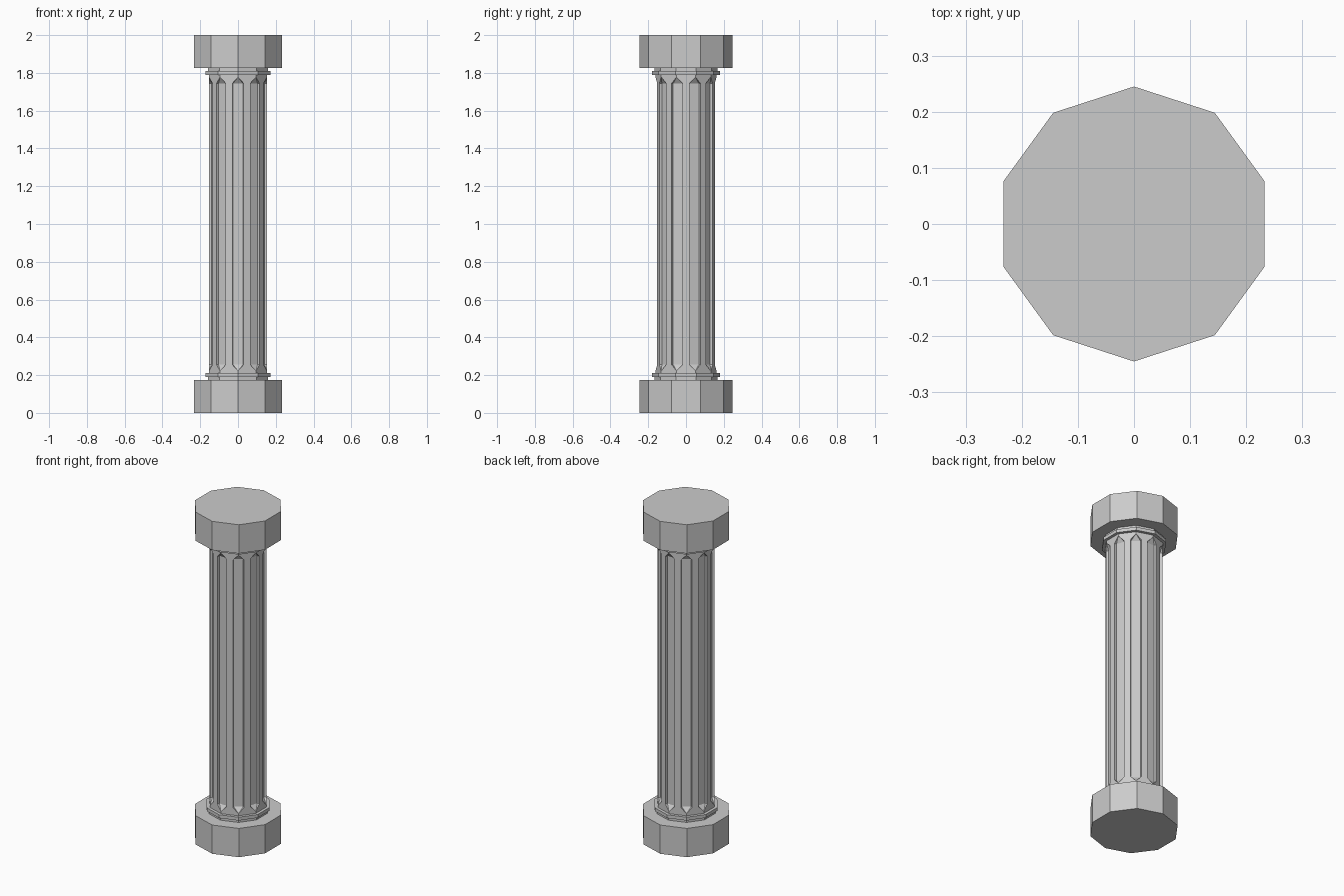
import bpy, bmesh
from math import sin, cos, pi, radians, tan
from mathutils import Matrix, Vector

cube = bpy.data.objects.get("Cube")
if cube:
    bpy.data.objects.remove(cube, do_unlink=True)

SIDES = 10
HEIGHT = 2.0

stone = bpy.data.materials.new("grey_stone")
stone.use_nodes = True
GREY = (0.6, 0.6, 0.6, 1)
stone.diffuse_color = GREY
stone.node_tree.nodes["Principled BSDF"].inputs["Base Color"].default_value = GREY


def drum(name, radius, low, high):
    """Ten-sided block with a corner on the y axis."""
    bpy.ops.mesh.primitive_cylinder_add(vertices=SIDES, radius=radius, depth=high - low,
                                        location=(0, 0, (low + high) / 2))
    obj = bpy.context.object
    obj.name = name
    obj.data.materials.append(stone)


# Plinth, collar and ring at the foot, mirrored at the head
for part, radius, low, high in (("block", 0.245, 0, 0.173),
                                ("collar", 0.168, 0.173, 0.19),
                                ("ring", 0.18, 0.19, 0.21)):
    drum("base_" + part, radius, low, high)
    drum("top_" + part, radius, HEIGHT - high, HEIGHT - low)

# Fluted shaft: one channel on each corner, pointed at both ends
R = 0.162
END, TIP, SHOULDER = 0.21, 0.222, 0.255
LIP, FLOOR, DEPTH = 0.03, 0.026, 0.139
LIP_R = R - LIP * tan(pi / SIDES)


def at(k, across, out, z):
    """Point on corner k, given sideways and outward distances."""
    return Matrix.Rotation(2 * pi * k / SIDES, 3, 'Z') @ Vector((across, -out, z))


bm = bmesh.new()


def face(*points):
    bm.faces.new([bm.verts.new(p) for p in points])


for k in range(SIDES):
    # Flat panel between two neighbouring channels
    face(at(k, 0, R, END), at(k + 1, 0, R, END),
         at(k + 1, 0, R, TIP), at(k + 1, -LIP, LIP_R, SHOULDER),
         at(k + 1, -LIP, LIP_R, HEIGHT - SHOULDER), at(k + 1, 0, R, HEIGHT - TIP),
         at(k + 1, 0, R, HEIGHT - END), at(k, 0, R, HEIGHT - END),
         at(k, 0, R, HEIGHT - TIP), at(k, LIP, LIP_R, HEIGHT - SHOULDER),
         at(k, LIP, LIP_R, SHOULDER), at(k, 0, R, TIP))
    # Channel floor
    low, high = SHOULDER, HEIGHT - SHOULDER
    face(at(k, -FLOOR, DEPTH, low), at(k, FLOOR, DEPTH, low),
         at(k, FLOOR, DEPTH, high), at(k, -FLOOR, DEPTH, high))
    # Channel walls
    for s in (-1, 1):
        face(at(k, s * LIP, LIP_R, low), at(k, s * LIP, LIP_R, high),
             at(k, s * FLOOR, DEPTH, high), at(k, s * FLOOR, DEPTH, low))
    # Pointed ends
    for z, tip in ((low, TIP), (high, HEIGHT - TIP)):
        face(at(k, -FLOOR, DEPTH, z), at(k, FLOOR, DEPTH, z), at(k, 0, R, tip))
        for s in (-1, 1):
            face(at(k, s * LIP, LIP_R, z), at(k, s * FLOOR, DEPTH, z), at(k, 0, R, tip))

# Closing ends, then weld into one shell
for z in (END, HEIGHT - END):
    face(*[at(k, 0, R, z) for k in range(SIDES)])
bmesh.ops.remove_doubles(bm, verts=bm.verts, dist=0.0005)
bmesh.ops.recalc_face_normals(bm, faces=bm.faces)
mesh = bpy.data.meshes.new("fluted_shaft")
bm.to_mesh(mesh)
bm.free()
mesh.materials.append(stone)
bpy.context.collection.objects.link(bpy.data.objects.new("fluted_shaft", mesh))
